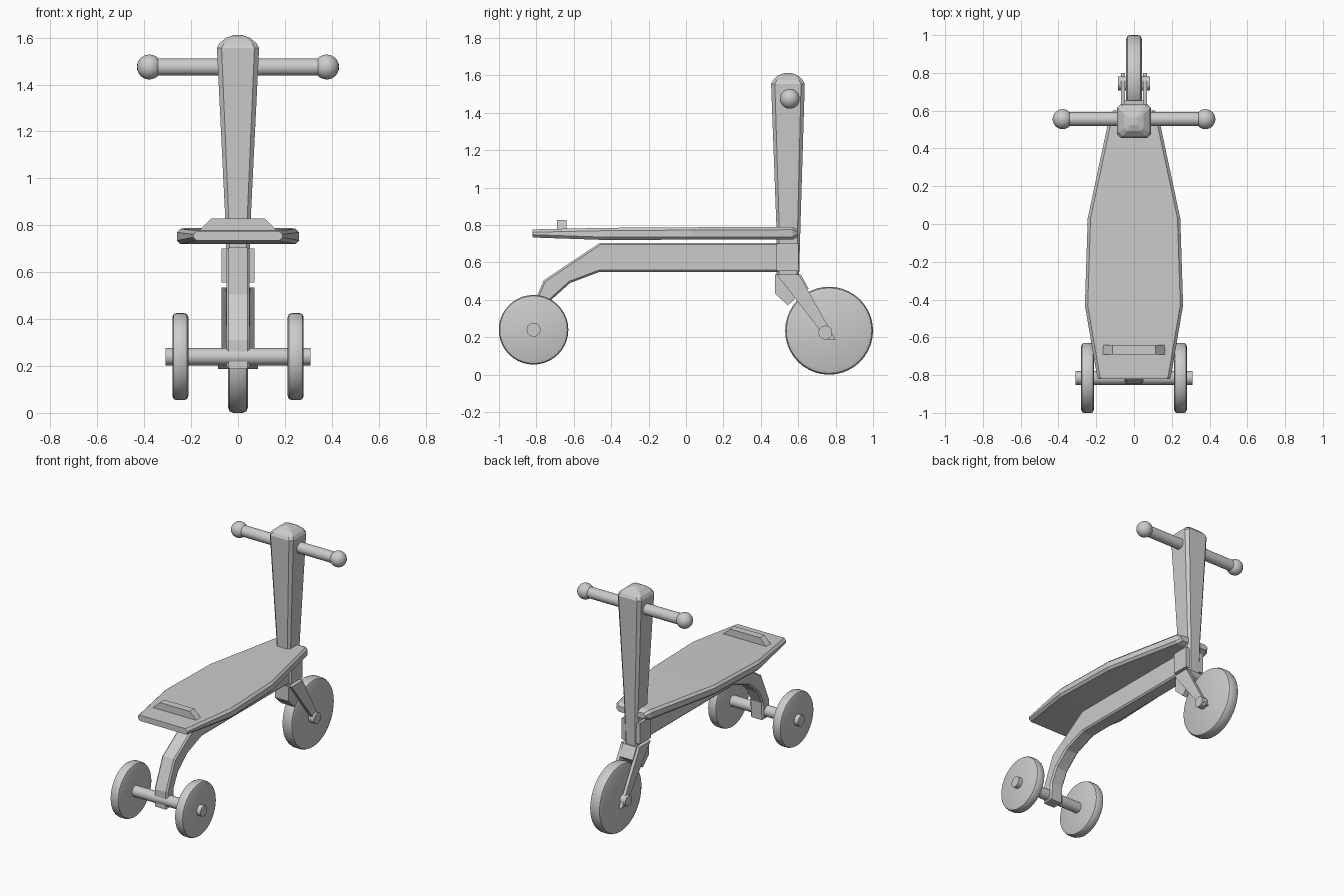
import bpy, bmesh
from math import radians, pi
from mathutils import Matrix, Vector

if "Cube" in bpy.data.objects:
    bpy.data.objects.remove(bpy.data.objects["Cube"])


def finish(bm, name, smooth=False):
    bmesh.ops.recalc_face_normals(bm, faces=bm.faces[:])
    me = bpy.data.meshes.new(name)
    bm.to_mesh(me)
    bm.free()
    ob = bpy.data.objects.new(name, me)
    bpy.context.collection.objects.link(ob)
    if smooth:
        bpy.ops.object.select_all(action='DESELECT')
        ob.select_set(True)
        bpy.context.view_layer.objects.active = ob
        bpy.ops.object.shade_smooth_by_angle(angle=radians(30))
    return ob


def loft(name, rings):
    """Skin matching rings of points and cap both ends."""
    bm = bmesh.new()
    rs = [[bm.verts.new(p) for p in r] for r in rings]
    for a, b in zip(rs, rs[1:]):
        for i in range(len(a)):
            j = (i + 1) % len(a)
            bm.faces.new((a[i], a[j], b[j], b[i]))
    bm.faces.new(rs[0])
    bm.faces.new(rs[-1])
    return finish(bm, name)


def octagon(u0, u1, v0, v1, c, d):
    """Rectangle with its corners cut by c and d."""
    return [(u0 + c, v0), (u1 - c, v0), (u1, v0 + d), (u1, v1 - d),
            (u1 - c, v1), (u0 + c, v1), (u0, v1 - d), (u0, v0 + d)]


def plate(name, pts, x0, x1, bevel=0):
    """Side (y, z) profile extruded along x."""
    bm = bmesh.new()
    f = bm.faces.new([bm.verts.new((x0, y, z)) for y, z in pts])
    ext = bmesh.ops.extrude_face_region(bm, geom=[f])['geom']
    bmesh.ops.translate(bm, vec=(x1 - x0, 0, 0),
                        verts=[v for v in ext if isinstance(v, bmesh.types.BMVert)])
    if bevel:
        rim = [e for e in bm.edges if abs(e.verts[0].co.x - e.verts[1].co.x) < 1e-6]
        bmesh.ops.bevel(bm, geom=rim, offset=bevel, segments=1, affect='EDGES', profile=0.5)
    return finish(bm, name)


def rod(name, x0, x1, y, z, r, sides=24, bevel=0):
    """Cylinder along x, optionally with rounded rims."""
    bm = bmesh.new()
    m = Matrix.Translation(((x0 + x1) / 2, y, z)) @ Matrix.Rotation(pi / 2, 4, 'Y')
    bmesh.ops.create_cone(bm, cap_ends=True, segments=sides, radius1=r, radius2=r,
                          depth=x1 - x0, matrix=m)
    if bevel:
        rim = [e for e in bm.edges if abs(e.verts[0].co.x - e.verts[1].co.x) < 1e-6]
        bmesh.ops.bevel(bm, geom=rim, offset=bevel, segments=2, affect='EDGES', profile=0.5)
    return finish(bm, name, True)


# Seat board: stations along y of (y, half width, bottom, top)
stations = [(-0.82, 0.19, 0.735, 0.775), (-0.81, 0.195, 0.733, 0.777),
            (-0.43, 0.26, 0.72, 0.785), (0.03, 0.245, 0.722, 0.788),
            (0.57, 0.13, 0.722, 0.79), (0.60, 0.11, 0.737, 0.775)]
loft("seat", [[(x, y, z) for x, z in octagon(-w, w, b, t, 0.015, 0.015)]
              for y, w, b, t in stations])

# Raised stop at the back of the seat
loft("seat_stop", [[(-w, -0.69, z), (w, -0.69, z), (w, -0.64, z), (-w, -0.64, z)]
                   for w, z in ((0.178, 0.765), (0.115, 0.828))])

# Tapered steering post with a domed cap: (z, half x, y back, y front, chamfer)
post = [(0.53, 0.045, 0.485, 0.605, 0.012), (0.80, 0.053, 0.483, 0.612, 0.015),
        (1.555, 0.09, 0.455, 0.635, 0.02), (1.575, 0.08, 0.465, 0.625, 0.02),
        (1.60, 0.05, 0.492, 0.598, 0.014), (1.612, 0.016, 0.525, 0.565, 0.006)]
loft("steering_post", [[(x, y, z) for x, y in octagon(-w, w, y0, y1, c, c)]
                       for z, w, y0, y1, c in post])

# Frame beam bending down into the rear leg
plate("frame", [(0.50, 0.705), (-0.46, 0.705), (-0.76, 0.505), (-0.845, 0.31),
                (-0.845, 0.19), (-0.77, 0.19), (-0.765, 0.31), (-0.72, 0.40),
                (-0.62, 0.49), (-0.46, 0.55), (0.50, 0.55)], -0.05, 0.05, 0.01)

# Block above the front wheel, between the fork arms
plate("fork_crown", [(0.475, 0.535), (0.475, 0.435), (0.545, 0.37), (0.60, 0.422),
                     (0.655, 0.46), (0.615, 0.535)], -0.052, 0.052)

# Handlebar
rod("handlebar", -0.38, 0.38, 0.555, 1.475, 0.037)

# Wheels and axles
rod("front_wheel", -0.042, 0.042, 0.765, 0.235, 0.235, 40, 0.022)
rod("front_axle", -0.085, 0.085, 0.745, 0.225, 0.037)
rod("rear_axle", -0.31, 0.31, -0.815, 0.24, 0.037)

# Mirrored parts
for s, side in ((-1, "left"), (1, "right")):
    def span(a, b):
        return sorted((s * a, s * b))
    plate(side + "_head_plate", [(0.483, 0.555), (0.602, 0.555), (0.602, 0.70), (0.483, 0.70)],
          *span(0.04, 0.07))
    plate(side + "_fork_arm", [(0.485, 0.535), (0.605, 0.535), (0.80, 0.187), (0.755, 0.187)],
          *span(0.048, 0.07))
    rod(side + "_rear_wheel", *span(0.212, 0.28), -0.815, 0.24, 0.186, 40, 0.018)
    bm = bmesh.new()
    bmesh.ops.create_uvsphere(bm, u_segments=24, v_segments=14, radius=0.053,
                              matrix=Matrix.Translation((s * 0.378, 0.555, 1.475)))
    finish(bm, side + "_grip_knob", True)
